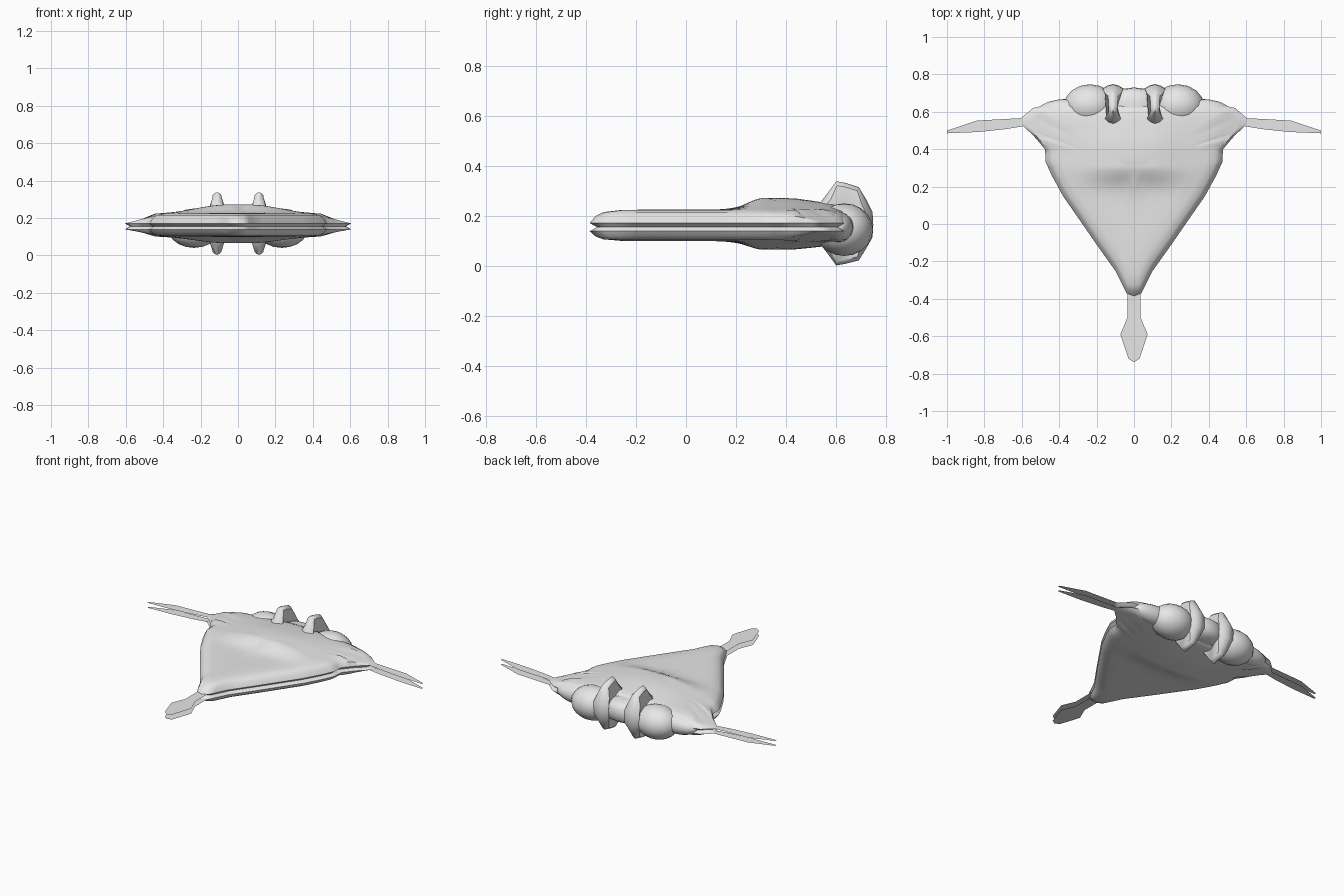
import bpy, bmesh, math
from mathutils import Vector

if "Cube" in bpy.data.objects:
    bpy.data.objects.remove(bpy.data.objects["Cube"])

grey = bpy.data.materials.new("hull grey")
grey.diffuse_color = (0.8, 0.8, 0.8, 1)
grey.use_nodes = True
grey.node_tree.nodes["Principled BSDF"].inputs["Base Color"].default_value = grey.diffuse_color

MID = 0.155          # height of the groove round the rim
CY = 0.3             # plan centre the rim rings shrink towards


def finish(bm, name, smooth=None):
    me = bpy.data.meshes.new(name)
    bm.to_mesh(me)
    bm.free()
    me.materials.append(grey)
    ob = bpy.data.objects.new(name, me)
    bpy.context.collection.objects.link(ob)
    if smooth:
        bpy.ops.object.select_all(action='DESELECT')
        ob.select_set(True)
        bpy.context.view_layer.objects.active = ob
        bpy.ops.object.shade_smooth_by_angle(angle=math.radians(smooth))
    return ob


def step(t):
    t = max(0.0, min(1.0, t))
    return t * t * (3 - 2 * t)


# --- hull: plan outline stacked as shrinking rings, upper and lower shells
half = [(0, -0.385), (0.04, -0.37), (0.1, -0.25), (0.2, -0.11), (0.29, 0.02),
        (0.38, 0.15), (0.44, 0.26), (0.472, 0.33), (0.476, 0.4), (0.54, 0.475),
        (0.6, 0.53), (0.605, 0.565), (0.54, 0.62), (0.41, 0.65), (0.2, 0.65), (0, 0.66)]
corners = half + [(-x, y) for x, y in half[-2:0:-1]]
outline = []
for i, a in enumerate(corners):
    b = corners[(i + 1) % len(corners)]
    for k in range(3):
        outline.append(Vector(a).lerp(Vector(b), k / 3))

rings = [(1.0, 0.016), (0.965, 0.045), (0.92, 0.06), (0.82, 0.068), (0.68, 0.07),
         (0.54, 0.07), (0.4, 0.07), (0.28, 0.07), (0.16, 0.07), (0.06, 0.07)]


def height(x, y, dz):
    """Shell height: thin at the wing points, humped over the rear middle."""
    ax = abs(x)
    if ax > 0.45:
        dz = min(dz, 0.055 - 0.038 * min(1, (ax - 0.45) / 0.15))
    rise = step((y - 0.17) / 0.14) * (1 - 0.45 * step((y - 0.4) / 0.2))
    side = step((0.42 - ax) / 0.36)
    return dz + 0.046 * rise * side * step((dz - 0.03) / 0.04)


bm = bmesh.new()


def ring_verts(s, dz, sign):
    out = []
    for p in outline:
        x, y = p.x * s, CY + (p.y - CY) * s
        h = height(x, y, dz) if dz else 0
        if sign < 0 and h > 0.016:
            h = 0.016 + (h - 0.016) * 0.74
        out.append(bm.verts.new((x, y, MID + sign * h)))
    return out


def bridge(a, b):
    n = len(a)
    for i in range(n):
        bm.faces.new((a[i], a[(i + 1) % n], b[(i + 1) % n], b[i]))


groove = ring_verts(0.955, 0, 1)
for sign in (1, -1):
    prev = groove
    for s, dz in rings:
        cur = ring_verts(s, dz, sign)
        bridge(prev, cur)
        prev = cur
    bm.faces.new(prev)
bmesh.ops.recalc_face_normals(bm, faces=bm.faces)
finish(bm, "hull", 50)

# --- paired flat blades at the nose and both wing points
nose = [(0.035, -0.36), (0.035, -0.5), (0.073, -0.59), (0.03, -0.72), (0, -0.74)]
nose_blade = nose + [(-x, y) for x, y in nose[-2::-1]]
wing_blade = [(0.58, 0.525), (0.68, 0.508), (0.83, 0.492), (1.0, 0.485),
              (1.0, 0.499), (0.84, 0.553), (0.6, 0.566), (0.57, 0.57)]
for name, pts in (("nose_blades", nose_blade), ("right_wing_blades", wing_blade),
                  ("left_wing_blades", [(-x, y) for x, y in wing_blade[::-1]])):
    bm = bmesh.new()
    for z in (MID + 0.016, MID - 0.016):
        bm.faces.new([bm.verts.new((x, y, z)) for x, y in pts])
    bmesh.ops.recalc_face_normals(bm, faces=bm.faces)
    for f in bm.faces:
        if f.normal.z < 0:
            f.normal_flip()
    finish(bm, name)

# --- collar fins: side profile, thick at the hull and thin at top and bottom
fin_profile = [(0.52, 0.17), (0.53, 0.245), (0.565, 0.29), (0.6, 0.338), (0.635, 0.332),
               (0.69, 0.315), (0.72, 0.265), (0.745, 0.215), (0.748, 0.165), (0.745, 0.115),
               (0.72, 0.07), (0.69, 0.022), (0.635, 0.008), (0.6, 0.002), (0.565, 0.05),
               (0.53, 0.095)]
for side, name in ((1, "right_fin"), (-1, "left_fin")):
    bm = bmesh.new()
    loops = []
    for w, s in ((-1, 0.8), (-0.55, 0.93), (0, 1.0), (0.55, 0.93), (1, 0.8)):
        loop = []
        for y, z in fin_profile:
            thick = 0.055 - 0.032 * step((abs(z - 0.17) - 0.05) / 0.12)
            k = s if abs(z - 0.17) < 0.12 else 0.5 + 0.5 * s
            loop.append(bm.verts.new((side * (0.112 + w * thick),
                                      0.63 + (y - 0.63) * k, 0.17 + (z - 0.17) * k)))
        loops.append(loop)
    for a, b in zip(loops, loops[1:]):
        bridge(a, b)
    bm.faces.new(loops[0])
    bm.faces.new(loops[-1])
    bmesh.ops.recalc_face_normals(bm, faces=bm.faces)
    finish(bm, name, 45)


# --- rounded engine pods and the middle block between the fins
def pod(name, centre, radii, boxy=1.0):
    bm = bmesh.new()
    bmesh.ops.create_uvsphere(bm, u_segments=16, v_segments=10, radius=1)
    for v in bm.verts:
        v.co = Vector([c + r * math.copysign(abs(q) ** boxy, q)
                       for c, r, q in zip(centre, radii, v.co)])
    finish(bm, name, 60)


for side, name in ((1, "right_engine_pod"), (-1, "left_engine_pod")):
    pod(name, (side * 0.235, 0.632, 0.145), (0.14, 0.115, 0.105))
    # slim fairing running from the pod out along the wing
    pod(name.replace("pod", "fairing"), (side * 0.34, 0.61, 0.155), (0.17, 0.06, 0.06))
pod("middle_engine_block", (0, 0.6, 0.165), (0.12, 0.13, 0.075), 0.7)
